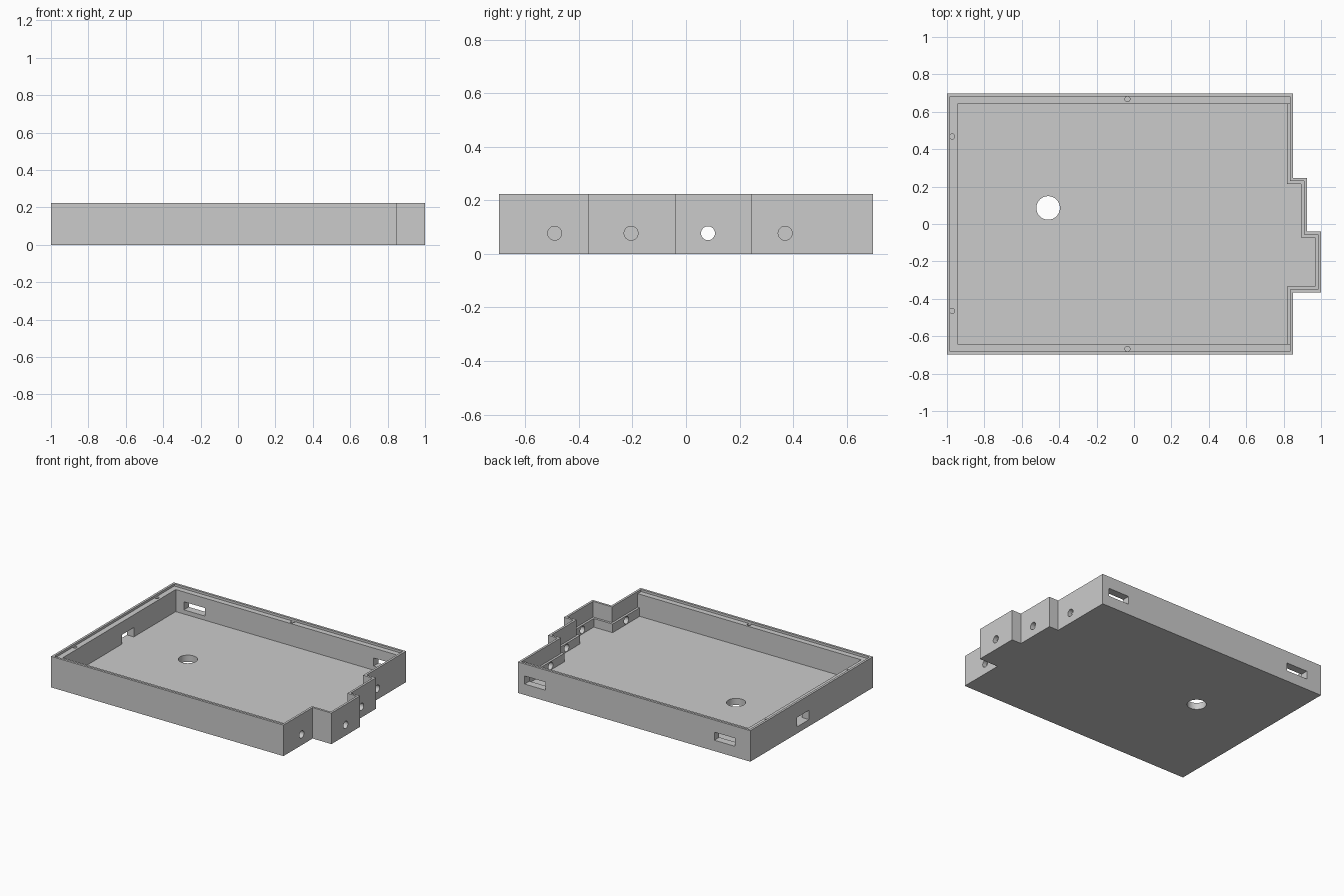
import bpy, bmesh, math
from mathutils import Matrix

cube = bpy.data.objects.get("Cube")
if cube:
    bpy.data.objects.remove(cube, do_unlink=True)

HEIGHT, FLOOR, LEDGE, SHELF = 0.223, 0.048, 0.207, 0.11
RIM, WALL, END_WALL = 0.016, 0.055, 0.032
HALF_DEPTH = 0.697
ABOVE = HEIGHT + 0.1

grey = bpy.data.materials.new("plain grey")
grey.use_nodes = True
grey.diffuse_color = (0.6, 0.6, 0.6, 1)
grey.node_tree.nodes["Principled BSDF"].inputs["Base Color"].default_value = (0.6, 0.6, 0.6, 1)


def outline(side, end):
    """Stepped plan, inset by side on three walls and by end on the stepped wall."""
    e = HALF_DEPTH - side
    a, b, c = 0.85 - end, 0.925 - end, 1 - end
    y1, y2, y3 = -0.366 + end, -0.04 - end, 0.247 - end
    return [(-1 + side, -e), (a, -e), (a, y1), (c, y1), (c, y2),
            (b, y2), (b, y3), (a, y3), (a, e), (-1 + side, e)]


def to_object(name, bm):
    bmesh.ops.recalc_face_normals(bm, faces=bm.faces)
    mesh = bpy.data.meshes.new(name)
    bm.to_mesh(mesh)
    bm.free()
    mesh.materials.append(grey)
    obj = bpy.data.objects.new(name, mesh)
    bpy.context.collection.objects.link(obj)
    return obj


def prism(name, points, z0, z1):
    bm = bmesh.new()
    face = bm.faces.new([bm.verts.new((x, y, z0)) for x, y in points])
    top = bmesh.ops.extrude_face_region(bm, geom=[face])["geom"]
    verts = [v for v in top if isinstance(v, bmesh.types.BMVert)]
    bmesh.ops.translate(bm, verts=verts, vec=(0, 0, z1 - z0))
    return to_object(name, bm)


def box(name, x0, x1, y0, y1, z0, z1):
    return prism(name, [(x0, y0), (x1, y0), (x1, y1), (x0, y1)], z0, z1)


def rod(name, centre, radius, length, axis="Z"):
    bm = bmesh.new()
    turn = Matrix.Rotation(math.pi / 2, 4, "Y") if axis == "X" else Matrix()
    bmesh.ops.create_cone(bm, cap_ends=True, segments=32, radius1=radius, radius2=radius,
                          depth=length, matrix=Matrix.Translation(centre) @ turn)
    return to_object(name, bm)


# Solid body
tray = prism("tray_case", outline(0, 0), 0, HEIGHT)

# Lid recess, stepped end pocket and main cavity
cutters = [
    prism("lid_recess", outline(RIM, RIM), LEDGE, ABOVE),
    prism("end_pocket", outline(WALL, RIM), SHELF, ABOVE),
    prism("main_cavity", outline(WALL, END_WALL), FLOOR, ABOVE),
]

# Floor hole
cutters.append(rod("floor_hole", (-0.459, 0.086, 0), 0.063, 0.3))

# Round holes through the stepped end
for x, y in [(0.85, -0.49), (1, -0.205), (0.925, 0.082), (0.85, 0.37)]:
    cutters.append(rod("end_hole", (x - 0.01, y, 0.077), 0.026, 0.1, "X"))

# Slots in the back wall and the plain end wall
for x in (-0.88, 0.63):
    cutters.append(box("back_slot", x, x + 0.166, 0.6, 0.75, 0.078, 0.136))
cutters.append(box("end_slot", -1.05, -0.9, 0.03, 0.165, FLOOR, 0.115))

# Small screw holes in the ledge
for x, y in [(-0.972, 0.468), (-0.972, -0.464), (-0.035, 0.668), (-0.035, -0.668)]:
    cutters.append(rod("ledge_hole", (x, y, LEDGE), 0.0135, 0.06))

# Cut everything out of the body
bpy.context.view_layer.objects.active = tray
for cutter in cutters:
    mod = tray.modifiers.new(cutter.name, "BOOLEAN")
    mod.operation, mod.solver, mod.object = "DIFFERENCE", "EXACT", cutter
    bpy.ops.object.modifier_apply(modifier=mod.name)
    bpy.data.objects.remove(cutter, do_unlink=True)

# Smooth the round holes, keep the edges crisp
bpy.ops.object.select_all(action="DESELECT")
tray.select_set(True)
bpy.ops.object.shade_smooth_by_angle(angle=math.radians(30))
